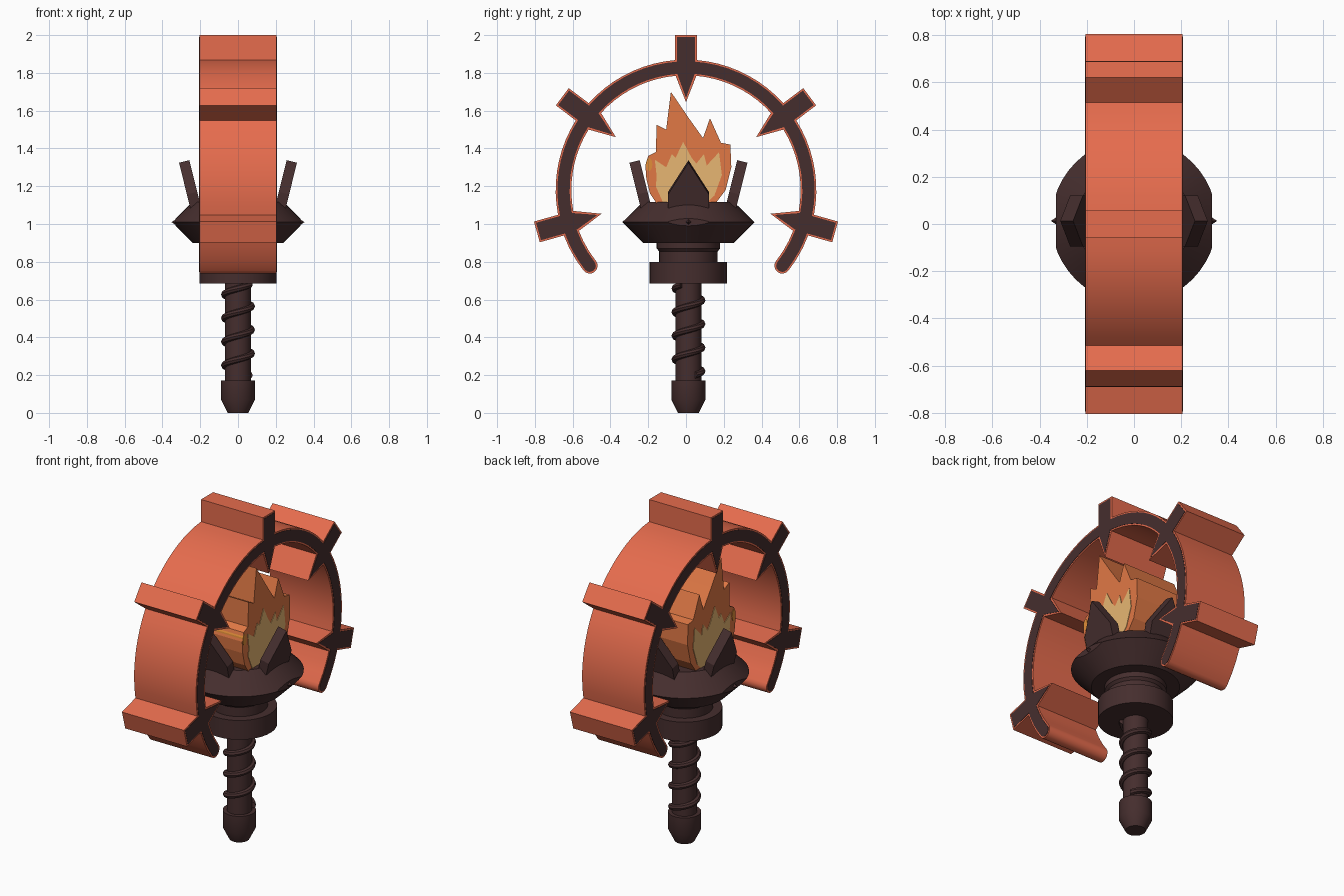
import bpy, bmesh, math
from mathutils import Matrix, Vector

if "Cube" in bpy.data.objects:
    bpy.data.objects.remove(bpy.data.objects["Cube"])

CY = 0.013   # torch axis offset in y


def material(name, rgb):
    m = bpy.data.materials.new(name)
    m.diffuse_color = (*rgb, 1)
    m.use_nodes = True
    m.node_tree.nodes["Principled BSDF"].inputs["Base Color"].default_value = m.diffuse_color
    return m


ORANGE = material("orange_metal", (0.79, 0.15, 0.075))
DARK = material("dark_iron", (0.06, 0.027, 0.027))
FLAME = material("flame_orange", (0.75, 0.19, 0.06))
YELLOW = material("flame_yellow", (0.8, 0.47, 0.17))


def finish(name, bm, mat, smooth=True):
    bmesh.ops.recalc_face_normals(bm, faces=bm.faces[:])
    me = bpy.data.meshes.new(name)
    bm.to_mesh(me)
    bm.free()
    me.materials.append(mat)
    ob = bpy.data.objects.new(name, me)
    bpy.context.collection.objects.link(ob)
    if smooth:
        bpy.ops.object.select_all(action='DESELECT')
        ob.select_set(True)
        bpy.context.view_layer.objects.active = ob
        bpy.ops.object.shade_smooth_by_angle(angle=math.radians(30))
    return ob


def prism(name, pts, half, mat, smooth=False, matrix=None):
    """Extrude a (y, z) outline from x = -half to x = half."""
    bm = bmesh.new()
    face = bm.faces.new([bm.verts.new((-half, y, z)) for y, z in pts])
    ext = bmesh.ops.extrude_face_region(bm, geom=[face])
    bmesh.ops.translate(bm, vec=(2 * half, 0, 0),
                        verts=[v for v in ext['geom'] if isinstance(v, bmesh.types.BMVert)])
    if matrix:
        bm.transform(matrix)
    return finish(name, bm, mat, smooth)


def lathe_bm(profile, segs=40):
    """Closed solid of revolution from (radius, z) points, bottom to top."""
    bm = bmesh.new()
    rings = [[bm.verts.new((r * math.cos(2 * math.pi * i / segs),
                            CY + r * math.sin(2 * math.pi * i / segs), z))
              for i in range(segs)] for r, z in profile]
    for a, b in zip(rings, rings[1:]):
        for i in range(segs):
            j = (i + 1) % segs
            bm.faces.new((a[i], a[j], b[j], b[i]))
    bm.faces.new(rings[0][::-1])
    bm.faces.new(rings[-1])
    return bm


# Arch outline with five studs, optionally inset by d
def arch_outline(d=0.0):
    cz, ro, ri, rt, rs = 1.18, 0.69 - d, 0.607 + d, 0.82 - d, 0.465 + 2.5 * d
    hw, hs = 0.057 - d, 0.055 - d
    start, end = math.radians(-38.2), math.radians(218.2)
    studs = [math.radians(a) for a in (-15.7, 37, 90, 143, 195.7)]
    pol = lambda r, a: (r * math.cos(a), cz + r * math.sin(a))

    def side(r, w, stud_pts):
        out, da = [], math.asin(w / r)
        stops = [start] + [s + k * da for s in studs for k in (-1, 1)] + [end]
        for i in range(0, len(stops), 2):
            a0, a1 = stops[i], stops[i + 1]
            n = max(3, int((a1 - a0) / 0.08))
            out += [pol(r, a0 + (a1 - a0) * k / n) for k in range(n + 1)]
            if i // 2 < len(studs):
                out += stud_pts(studs[i // 2])
        return out

    def cap(a, sgn):
        c, rad = pol((ro + ri) / 2, a), (ro - ri) / 2
        return [(c[0] + rad * math.cos(a + sgn * t), c[1] + rad * math.sin(a + sgn * t))
                for t in (math.pi * k / 8 for k in range(1, 8))]

    def block(a):
        return [(rt * math.cos(a) - s * hw * math.sin(a),
                 cz + rt * math.sin(a) + s * hw * math.cos(a)) for s in (-1, 1)]

    outer = side(ro, hw, block)
    inner = side(ri, hs, lambda a: [pol(rs, a)])
    return outer + cap(end, 1) + inner[::-1] + cap(start, -1)[::-1]


prism("arch_shell", arch_outline(), 0.205, ORANGE, True)
prism("arch_dark_faces", arch_outline(0.009), 0.207, DARK, True)

# Handle, collar and neck
finish("handle", lathe_bm([(0.055, 0), (0.09, 0.07), (0.09, 0.172), (0.068, 0.172),
                           (0.068, 0.69)]), DARK)
finish("collar", lathe_bm([(0.205, 0.685), (0.205, 0.80), (0.155, 0.80),
                           (0.155, 0.855), (0.168, 0.87), (0.168, 0.91)]), DARK)

# Bowl with a flat cut on both x sides
bm = lathe_bm([(0.24, 0.90), (0.35, 1.01), (0.24, 1.117)], 48)
for s in (-1, 1):
    cut = bmesh.ops.bisect_plane(bm, geom=bm.verts[:] + bm.edges[:] + bm.faces[:],
                                 plane_co=(s * 0.33, 0, 0), plane_no=(s, 0, 0),
                                 clear_outer=True)
    bmesh.ops.holes_fill(bm, edges=[e for e in cut['geom_cut']
                                    if isinstance(e, bmesh.types.BMEdge)])
finish("bowl", bm, DARK)

# Small points on the bowl flats
for s, n in ((-1, "left"), (1, "right")):
    bm = bmesh.new()
    bmesh.ops.create_cone(bm, cap_ends=True, segments=4, radius1=0.02, radius2=0, depth=0.03,
                          matrix=Matrix.Translation((s * 0.337, CY, 1.01))
                          @ Matrix.Rotation(s * math.pi / 2, 4, 'Y'))
    finish("bowl_point_" + n, bm, DARK, False)

# Wire wound around the handle
bm = bmesh.new()
rings, n = [], 24
for i in range(int(3.85 * n) + 1):
    t = 2 * math.pi * i / n + math.radians(30)
    out = Vector((math.cos(t), math.sin(t), 0))
    c = out * 0.072 + Vector((0, CY, 0.2 + 0.125 * i / n))
    rings.append([bm.verts.new(c + out * 0.018 * math.cos(k * math.pi / 4)
                               + Vector((0, 0, 0.018 * math.sin(k * math.pi / 4))))
                  for k in range(8)])
for a, b in zip(rings, rings[1:]):
    for k in range(8):
        bm.faces.new((a[k], a[(k + 1) % 8], b[(k + 1) % 8], b[k]))
bm.faces.new(rings[0])
bm.faces.new(rings[-1])
finish("handle_wire", bm, DARK).data.polygons.foreach_set("use_smooth", [True] * (len(rings) * 8 - 6))

# Four pointed prongs leaning outward from the bowl
prong = [(-0.108, -0.03), (0.108, -0.03), (0.108, 0.055), (0, 0.228), (-0.108, 0.055)]
for i, n in enumerate(("right", "back", "left", "front")):
    m = (Matrix.Translation((0, CY, 1.11)) @ Matrix.Rotation(i * math.pi / 2, 4, 'Z')
         @ Matrix.Translation((0.23, 0, 0)) @ Matrix.Rotation(math.radians(14), 4, 'Y'))
    prism("prong_" + n, prong, 0.028, DARK, False, m)

# Flame, with its bright heart showing on both faces
prism("flame", [(-0.15, 1.10), (-0.19, 1.16), (-0.21, 1.24), (-0.215, 1.31), (-0.2, 1.36),
                (-0.16, 1.38), (-0.155, 1.525), (-0.105, 1.5), (-0.08, 1.70), (0.015, 1.56),
                (0.09, 1.455), (0.127, 1.56), (0.185, 1.43), (0.235, 1.42), (0.24, 1.30),
                (0.21, 1.18), (0.15, 1.10)], 0.178, FLAME)
prism("flame_heart", [(-0.12, 1.11), (-0.16, 1.20), (-0.155, 1.25), (-0.165, 1.34),
                      (-0.105, 1.30), (-0.075, 1.37), (-0.055, 1.35), (-0.015, 1.435),
                      (0.03, 1.35), (0.055, 1.32), (0.095, 1.37), (0.11, 1.31),
                      (0.175, 1.38), (0.19, 1.26), (0.15, 1.15), (0.11, 1.11)], 0.181, YELLOW)
prism("flame_ember", [(-0.195 + 0.017 * math.cos(k * math.pi / 6),
                       1.315 + 0.035 * math.sin(k * math.pi / 6)) for k in range(12)],
      0.181, material("ember", (0.75, 0.27, 0.04)))
